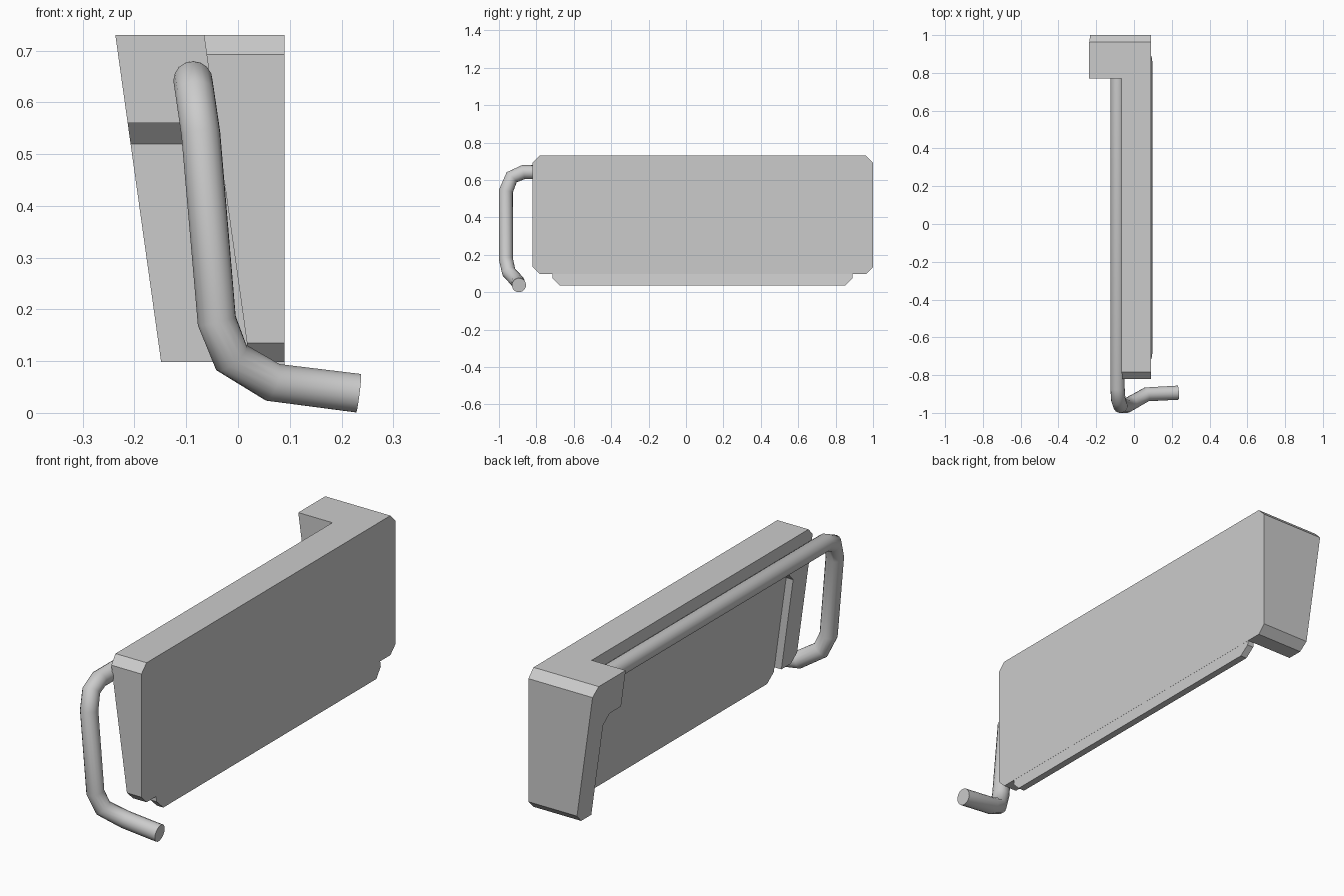
import bpy, bmesh

if "Cube" in bpy.data.objects:
    bpy.data.objects.remove(bpy.data.objects["Cube"])

SLOPE = 0.14  # the back faces lean forward going down


def lean(x_top, z):
    """x of a leaning plane that sits at x_top at z = 0.73"""
    return x_top + (0.73 - z) * SLOPE


def finish(name, bm):
    bmesh.ops.recalc_face_normals(bm, faces=bm.faces)
    me = bpy.data.meshes.new(name)
    bm.to_mesh(me)
    bm.free()
    ob = bpy.data.objects.new(name, me)
    bpy.context.collection.objects.link(ob)
    return ob


def loft(bm, a, b):
    """Closed solid between two matching outlines"""
    va = [bm.verts.new(p) for p in a]
    vb = [bm.verts.new(p) for p in b]
    bm.faces.new(va)
    bm.faces.new(vb[::-1])
    n = len(a)
    for i in range(n):
        bm.faces.new((va[i], va[(i + 1) % n], vb[(i + 1) % n], vb[i]))


def octagon(y0, y1, z0, z1, c):
    return [(y0 + c, z0), (y1 - c, z0), (y1, z0 + c), (y1, z1 - c),
            (y1 - c, z1), (y0 + c, z1), (y0, z1 - c), (y0, z0 + c)]


def leaning_slab(name, x_back, x_front):
    bm = bmesh.new()
    outline = octagon(-0.715, 0.89, 0.035, 0.56, 0.04)
    loft(bm, [(lean(x_back, z), y, z) for y, z in outline],
         [(lean(x_front, z), y, z) for y, z in outline])
    return finish(name, bm)


# L-shaped body with a leaning back and chamfered ends
def ell(z):
    p, b = lean(-0.066, z), lean(-0.237, z)
    return [(0.09, -0.82, z), (0.09, 1, z), (b, 1, z),
            (b, 0.77, z), (p, 0.77, z), (p, -0.82, z)]


bm = bmesh.new()
loft(bm, ell(0.098), ell(0.73))
ends = [e for e in bm.edges
        if abs(e.verts[0].co.z - e.verts[1].co.z) < 1e-4
        and all(v.co.y < -0.81 or v.co.y > 0.99 for v in e.verts)
        and abs(e.verts[0].co.y - e.verts[1].co.y) < 1e-4]
bmesh.ops.bevel(bm, geom=ends, offset=0.037, offset_type='OFFSET',
                segments=1, affect='EDGES')
body = finish("panel_body", bm)

# Recess cut into the back of the body
cutter = leaning_slab("recess_cutter", -0.6, -0.02)
cutter.hide_render = True
cutter.hide_set(True)
cut = body.modifiers.new("recess", 'BOOLEAN')
cut.operation = 'DIFFERENCE'
cut.solver = 'EXACT'
cut.object = cutter

# Leaning insert that fills the recess floor and hangs below as a lip
leaning_slab("leaning_insert", -0.031, 0.001)

# Bent tube
path = [(-0.087, 0.86, 0.642), (-0.087, -0.87, 0.642), (-0.083, -0.932, 0.615),
        (-0.072, -0.963, 0.54), (-0.041, -0.963, 0.178), (-0.013, -0.947, 0.107),
        (0.067, -0.902, 0.059), (0.233, -0.893, 0.038)]
cu = bpy.data.curves.new("bent_tube", 'CURVE')
cu.dimensions = '3D'
cu.bevel_depth = 0.038
cu.bevel_resolution = 6
cu.use_fill_caps = True
sp = cu.splines.new('POLY')
sp.points.add(len(path) - 1)
for pt, co in zip(sp.points, path):
    pt.co = (*co, 1)
tube = bpy.data.objects.new("bent_tube", cu)
bpy.context.collection.objects.link(tube)
bpy.ops.object.select_all(action='DESELECT')
tube.select_set(True)
bpy.context.view_layer.objects.active = tube
bpy.ops.object.convert(target='MESH')
bpy.ops.object.shade_smooth_by_angle(angle=0.7)
